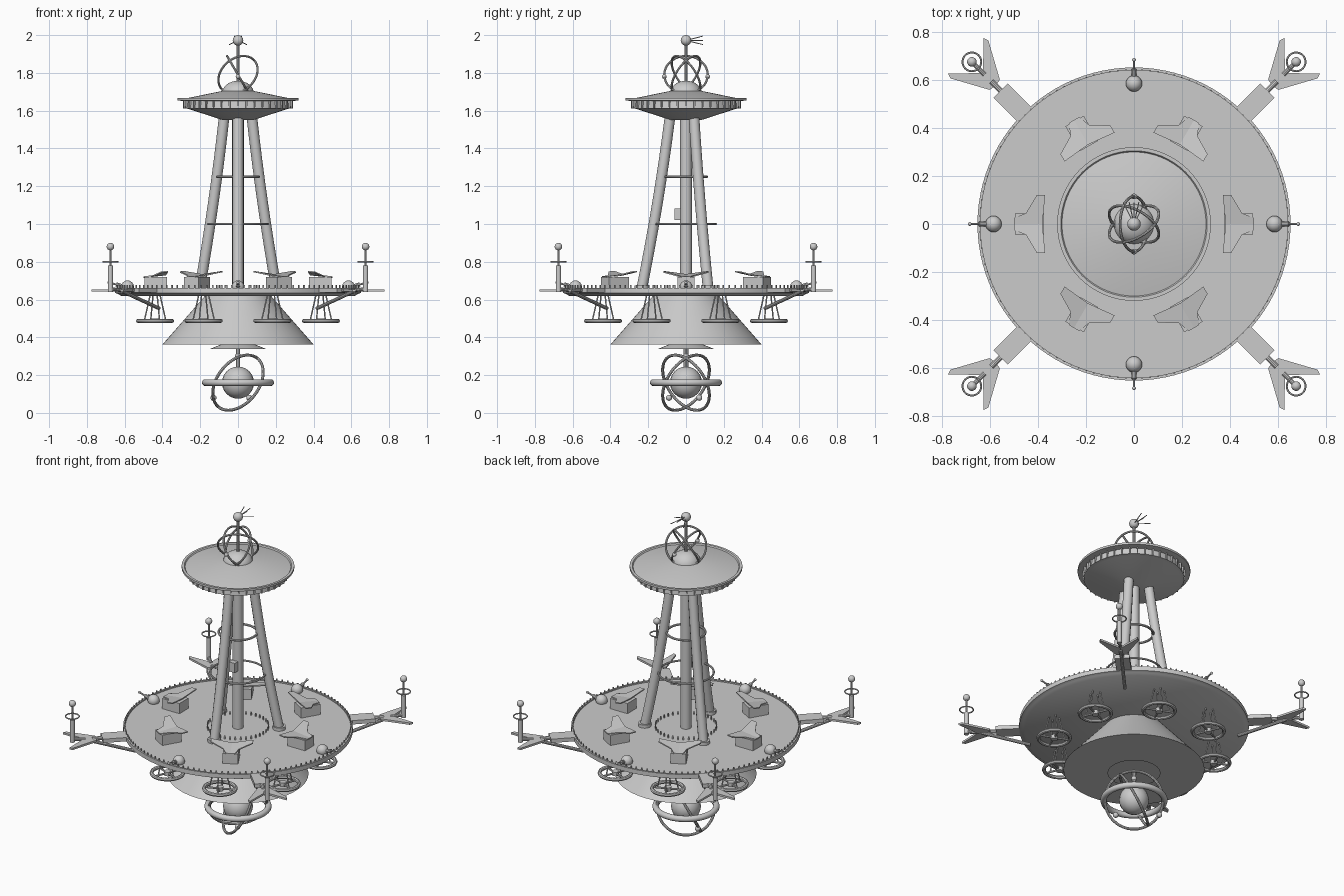
import bpy, bmesh, math
from math import cos, sin, pi, radians
from mathutils import Vector, Matrix

cube = bpy.data.objects.get("Cube")
if cube:
    bpy.data.objects.remove(cube, do_unlink=True)

grey = bpy.data.materials.new("plain grey")
grey.use_nodes = True
colour = (0.6, 0.6, 0.6, 1)
grey.diffuse_color = colour
grey.node_tree.nodes["Principled BSDF"].inputs["Base Color"].default_value = colour


def finish(bm, name):
    bmesh.ops.recalc_face_normals(bm, faces=bm.faces)
    mesh = bpy.data.meshes.new(name)
    bm.to_mesh(mesh)
    bm.free()
    mesh.materials.append(grey)
    mesh.shade_smooth()
    mesh.set_sharp_from_angle(angle=radians(35))
    obj = bpy.data.objects.new(name, mesh)
    bpy.context.collection.objects.link(obj)
    return obj


def polar(r, a, z):
    return Vector((r * cos(a), r * sin(a), z))


def lathe(name, profile, sides=64):
    """Spin a radius/height profile round the z axis."""
    bm = bmesh.new()
    pts = [bm.verts.new((r, 0, z)) for r, z in profile]
    edges = [bm.edges.new(pair) for pair in zip(pts, pts[1:])]
    bmesh.ops.spin(bm, geom=pts + edges, cent=(0, 0, 0), axis=(0, 0, 1),
                   angle=2 * pi, steps=sides, use_merge=True)
    bmesh.ops.remove_doubles(bm, verts=bm.verts, dist=0.0001)
    return finish(bm, name)


def add_rod(bm, a, b, r, r2=None, sides=10):
    a, b = Vector(a), Vector(b)
    d = b - a
    turn = d.to_track_quat('Z', 'Y').to_matrix().to_4x4()
    bmesh.ops.create_cone(bm, cap_ends=True, segments=sides, radius1=r,
                          radius2=r if r2 is None else r2, depth=d.length,
                          matrix=Matrix.Translation((a + b) / 2) @ turn)


def add_ball(bm, p, r):
    bmesh.ops.create_uvsphere(bm, u_segments=20, v_segments=12, radius=r,
                              matrix=Matrix.Translation(p))


def add_box(bm, centre, size, angle=0):
    bmesh.ops.create_cube(bm, size=1, matrix=Matrix.Translation(centre)
                          @ Matrix.Rotation(angle, 4, 'Z') @ Matrix.Diagonal((*size, 1)))


def add_ring(bm, centre, major, minor, normal=(0, 0, 1), n=48, m=8):
    turn = Matrix.Translation(centre) @ Vector(normal).to_track_quat('Z', 'Y').to_matrix().to_4x4()
    loops = []
    for i in range(n):
        loops.append([bm.verts.new(turn @ polar(major + minor * cos(2 * pi * j / m),
                                                2 * pi * i / n, minor * sin(2 * pi * j / m)))
                      for j in range(m)])
    for i in range(n):
        p, q = loops[i], loops[(i + 1) % n]
        for j in range(m):
            k = (j + 1) % m
            bm.faces.new((p[j], q[j], q[k], p[k]))


def add_plate(bm, faces, angle, thick):
    """Thin plates from (outward, sideways, height) corner lists."""
    turn = Matrix.Rotation(angle, 4, 'Z')
    for pts in faces:
        low = [bm.verts.new(turn @ Vector(p)) for p in pts]
        high = [bm.verts.new(turn @ (Vector(p) + Vector((0, 0, thick)))) for p in pts]
        bm.faces.new(low)
        bm.faces.new(high)
        for i in range(len(pts)):
            k = (i + 1) % len(pts)
            bm.faces.new((low[i], low[k], high[k], high[i]))


# Main deck and the skirt below it
lathe("deck", [(0, .62), (.62, .62), (.635, .63), (.652, .635), (.652, .662),
               (.64, .662), (.64, .655), (0, .655)], 96)
lathe("skirt", [(.17, .625), (.4, .362), (0, .362)])
lathe("skirt_collar", [(.09, .362), (.15, .338), (0, .338)])

# Railings on the deck
bm = bmesh.new()
for radius, count in ((.642, 120), (.175, 36)):
    for i in range(count):
        a = 2 * pi * i / count
        add_box(bm, polar(radius, a, .665), (.005, .007, .022), a)
finish(bm, "railing_posts")

# Lower globe with its rings
bm = bmesh.new()
add_ball(bm, (0, 0, .16), .085)
add_rod(bm, (0, 0, .2), (0, 0, .34), .012)
finish(bm, "lower_globe")
bm = bmesh.new()
add_ring(bm, (0, 0, .16), .173, .018, n=64, m=12)
finish(bm, "globe_belt")
bm = bmesh.new()
for side in (-1, 1):
    add_ring(bm, (0, 0, .16), .165, .008, (-.587, .663 * side, .465))
for p in ((-.13, .07, .08), (0, 0, .3), (.06, -.09, .08)):
    add_ball(bm, p, .016)
finish(bm, "globe_orbits")

# Tower: central shaft, three curved legs, hoops and lift car
bm = bmesh.new()
add_rod(bm, (0, 0, .65), (0, 0, 1.57), .031, sides=24)
finish(bm, "tower_shaft")
for name, angle in (("front", -90), ("left", 30), ("right", 150)):
    a = radians(angle)
    curve = bpy.data.curves.new(name, 'CURVE')
    curve.dimensions = '3D'
    curve.bevel_depth = .028
    curve.bevel_resolution = 4
    curve.use_fill_caps = True
    spline = curve.splines.new('POLY')
    spline.points.add(8)
    for i, point in enumerate(spline.points):
        t = i / 8
        point.co = (*polar(.235 - .15 * t - .035 * t * (1 - t), a, .655 + .91 * t), 1)
    spline.use_smooth = True
    curve.materials.append(grey)
    bpy.context.collection.objects.link(bpy.data.objects.new(name + "_tower_leg", curve))
    bm = bmesh.new()
    add_rod(bm, polar(.235, a, .655), polar(.235, a, .675), .037, sides=20)
    finish(bm, name + "_leg_foot")
bm = bmesh.new()
add_ring(bm, (0, 0, 1.0), .158, .006)
add_ring(bm, (0, 0, 1.25), .11, .007)
finish(bm, "tower_hoops")
bm = bmesh.new()
add_box(bm, (0, -.045, 1.052), (.04, .032, .06))
finish(bm, "lift_car")

# Upper saucer with ribbed window band
lathe("saucer", [(0, 1.55), (.08, 1.55), (.265, 1.61), (.285, 1.612), (.28, 1.65),
                 (.32, 1.654), (.32, 1.667), (.305, 1.667), (.3, 1.66), (.08, 1.705), (0, 1.705)])
bm = bmesh.new()
for i in range(40):
    a = pi * i / 20
    add_box(bm, polar(.285, a, 1.632), (.012, .007, .04), a)
finish(bm, "saucer_window_ribs")
lathe("saucer_dome", [(.085 * cos(t * pi / 16), 1.69 + .068 * sin(t * pi / 16)) for t in range(9)], 32)

# Crown rings, mast and antenna
bm = bmesh.new()
for i in range(3):
    a = 2 * pi * i / 3
    add_ring(bm, (0, 0, 1.79), .115, .006, (.86 * cos(a), .86 * sin(a), .5))
for y in (-.115, .115):
    add_ball(bm, (0, y, 1.78), .012)
finish(bm, "crown_rings")
bm = bmesh.new()
add_rod(bm, (0, 0, 1.74), (0, 0, 1.95), .008)
add_ball(bm, (0, 0, 1.972), .028)
for x, z in ((-.045, 1.95), (-.02, 1.995), (.02, 1.995), (.045, 1.95), (0, 1.972)):
    add_rod(bm, (0, 0, 1.972), (x, .09, z), .0025, sides=6)
finish(bm, "mast_and_antenna")

# Six parked gliders on stands
for i in range(6):
    a = pi * i / 3
    bm = bmesh.new()
    add_box(bm, polar(.435, a, .687), (.12, .088, .064), a)
    finish(bm, "glider_stand")
    bm = bmesh.new()
    add_plate(bm, [[(.5, 0, .715), (.5, s * .025, .716), (.45, s * .045, .722), (.405, s * .12, .742),
                    (.37, s * .12, .745), (.382, 0, .728)] for s in (-1, 1)], a, .007)
    finish(bm, "glider")

# Four edge globes with short pointers
for i in range(4):
    a = pi * i / 2
    bm = bmesh.new()
    add_ball(bm, polar(.585, a, .667), .034)
    add_rod(bm, polar(.6, a, .667), polar(.682, a, .69), .005)
    add_rod(bm, polar(.618, a, .672), polar(.645, a, .68), .011)
    add_ball(bm, polar(.684, a, .69), .008)
    finish(bm, "edge_globe")

# Four docking arms with forked plates, beacons and braces
for i in range(4):
    a = pi / 4 + pi * i / 2
    bm = bmesh.new()
    add_box(bm, polar(.715, a, .65), (.14, .085, .024), a)
    add_rod(bm, polar(.78, a, .65), polar(.84, a, .65), .012)
    finish(bm, "arm_block")
    bm = bmesh.new()
    add_plate(bm, [[(.815, 0, .642), (.82, s * .03, .642), (.97, s * .112, .642),
                    (.99, s * .105, .642), (.89, 0, .642)] for s in (-1, 1)], a, .012)
    finish(bm, "forked_plate")
    bm = bmesh.new()
    add_rod(bm, polar(.88, a, .65), polar(.955, a, .655), .01)
    add_rod(bm, polar(.955, a, .64), polar(.955, a, .78), .014, sides=16)
    add_rod(bm, polar(.955, a, .78), polar(.955, a, .87), .006)
    add_ball(bm, polar(.955, a, .88), .02)
    add_ring(bm, polar(.955, a, .8), .039, .004, n=32, m=6)
    finish(bm, "beacon")
    bm = bmesh.new()
    add_rod(bm, polar(.87, a, .645), polar(.59, a, .553), .01)
    finish(bm, "arm_brace")

# Eight hanging wheels below the deck
for i in range(8):
    a = pi / 8 + pi * i / 4
    hub = polar(.475, a, .487)
    bm = bmesh.new()
    add_ring(bm, hub, .09, .011, n=40)
    add_rod(bm, hub - Vector((0, 0, .012)), hub + Vector((0, 0, .012)), .02, sides=16)
    for k in range(4):
        b = a + pi * k / 2
        add_rod(bm, hub, hub + polar(.088, b, 0), .006, sides=8)
        add_rod(bm, hub + polar(.062, b, 0), hub + polar(.028, b, .138), .004, sides=8)
    finish(bm, "hanging_wheel")
